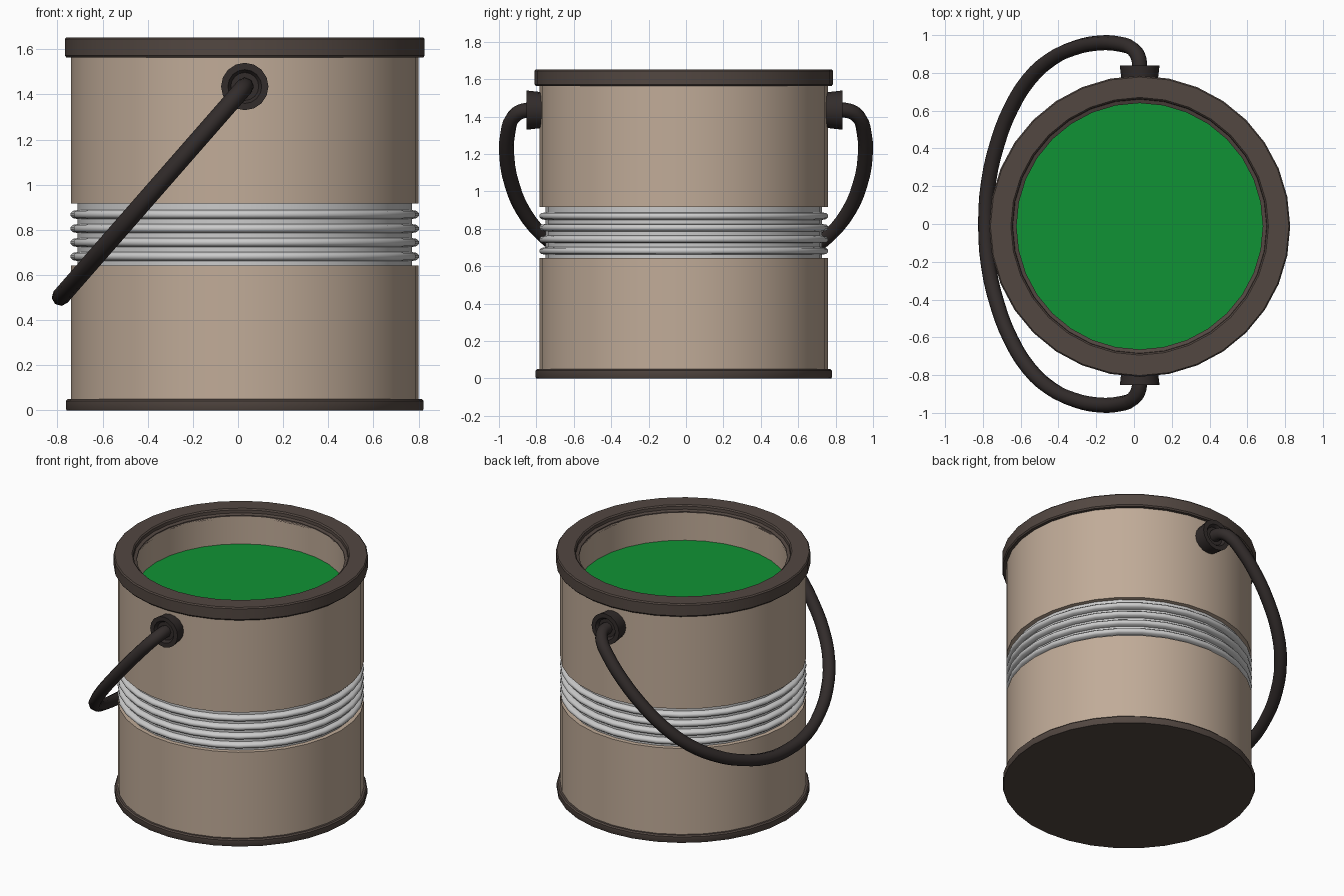
import bpy, bmesh, math
from mathutils import Matrix, Vector

if "Cube" in bpy.data.objects:
    bpy.data.objects.remove(bpy.data.objects["Cube"])

CX, CY = 0.03, -0.012   # axis of the can
SIDES = 32


def material(name, rgb):
    m = bpy.data.materials.new(name)
    m.diffuse_color = (*rgb, 1)
    m.use_nodes = True
    m.node_tree.nodes["Principled BSDF"].inputs["Base Color"].default_value = m.diffuse_color
    return m


TAN = material("tan wall", (0.53, 0.41, 0.315))
BROWN = material("dark brown rim", (0.085, 0.063, 0.053))
SILVER = material("silver ribs", (0.60, 0.60, 0.60))
GREEN = material("green paint", (0.005, 0.29, 0.035))
BLACK = material("dark handle", (0.032, 0.025, 0.024))


def finish(obj, angle=35):
    bpy.ops.object.select_all(action='DESELECT')
    obj.select_set(True)
    bpy.context.view_layer.objects.active = obj
    bpy.ops.object.shade_smooth_by_angle(angle=math.radians(angle))


def lathe(name, profile, mat, matrix=None, sides=SIDES, angle=35):
    """Revolve (radius, height) points; radius 0 becomes a flat cap."""
    bm = bmesh.new()
    rings = []
    for r, z in profile:
        if r == 0:
            rings.append(None)
            continue
        rings.append([bm.verts.new((r * math.cos(2 * math.pi * i / sides),
                                    r * math.sin(2 * math.pi * i / sides), z))
                      for i in range(sides)])
    for a, b in zip(rings, rings[1:]):
        if a is None:
            bm.faces.new(b[::-1])
        elif b is None:
            bm.faces.new(a)
        else:
            for i in range(sides):
                j = (i + 1) % sides
                bm.faces.new((a[i], a[j], b[j], b[i]))
    bm.transform(matrix or Matrix.Translation((CX, CY, 0)))
    me = bpy.data.meshes.new(name)
    bm.to_mesh(me)
    bm.free()
    me.materials.append(mat)
    obj = bpy.data.objects.new(name, me)
    bpy.context.collection.objects.link(obj)
    finish(obj, angle)
    return obj


# Walls of the can
lathe("lower_wall", [(0.77, 0.04), (0.77, 0.643), (0.73, 0.643)], TAN)
lathe("upper_wall", [(0.73, 0.917), (0.77, 0.917), (0.77, 1.575)], TAN)
lathe("inner_wall", [(0.652, 1.61), (0.652, 1.40)], TAN)

# Ribbed metal band
band = [(0.74, 0.64)]
for k in range(4):
    z = 0.682 + 0.062 * k
    band += [(0.74, z - 0.02), (0.762, z - 0.016), (0.771, z - 0.007),
             (0.771, z + 0.007), (0.762, z + 0.016), (0.74, z + 0.02)]
band.append((0.74, 0.92))
lathe("ribbed_band", band, SILVER, angle=50)

# Bottom and top rims
lathe("base_rim", [(0, 0), (0.788, 0), (0.792, 0.006), (0.792, 0.042),
                   (0.784, 0.05), (0.765, 0.05)], BROWN)
lathe("top_rim", [(0.765, 1.563), (0.79, 1.563), (0.797, 1.572), (0.797, 1.645),
                  (0.79, 1.653), (0.682, 1.653), (0.674, 1.645), (0.672, 1.625),
                  (0.652, 1.618), (0.652, 1.595)], BROWN)

# Paint surface
lathe("paint", [(0.655, 1.42), (0, 1.42)], GREEN)

# Handle mounts, one on each side
for side, label in ((1, "back"), (-1, "front")):
    m = (Matrix.Translation((CX, side * 0.74 - 0.007, 1.435))
         @ Matrix.Rotation(-side * math.pi / 2, 4, 'X'))
    lathe(label + "_handle_mount",
          [(0.093, 0), (0.105, 0.105), (0.075, 0.105), (0.062, 0.085), (0, 0.085)],
          BLACK, m, sides=16)

# Swung-down handle: (drop below the mounts, y) along one half, then mirrored
half = [(0.0, 0.80), (0.005, 0.875), (0.04, 0.925), (0.12, 0.952), (0.25, 0.958),
        (0.40, 0.93), (0.54, 0.87), (0.67, 0.765), (0.78, 0.61), (0.86, 0.43),
        (0.915, 0.22)]
path = half + [(0.932, 0.0)] + [(d, -y) for d, y in reversed(half)]
cu = bpy.data.curves.new("handle", 'CURVE')
cu.dimensions = '3D'
cu.bevel_depth = 0.04
cu.bevel_resolution = 2
cu.resolution_u = 3
cu.use_fill_caps = True
sp = cu.splines.new('BEZIER')
sp.bezier_points.add(len(path) - 1)
for p, (d, y) in zip(sp.bezier_points, path):
    p.co = Vector((CX - d * 0.875, y, 1.435 - d))
    p.handle_left_type = p.handle_right_type = 'AUTO'
cu.materials.append(BLACK)
handle = bpy.data.objects.new("handle", cu)
bpy.context.collection.objects.link(handle)
bpy.ops.object.select_all(action='DESELECT')
handle.select_set(True)
bpy.context.view_layer.objects.active = handle
bpy.ops.object.convert(target='MESH')
finish(bpy.context.view_layer.objects.active, 50)
